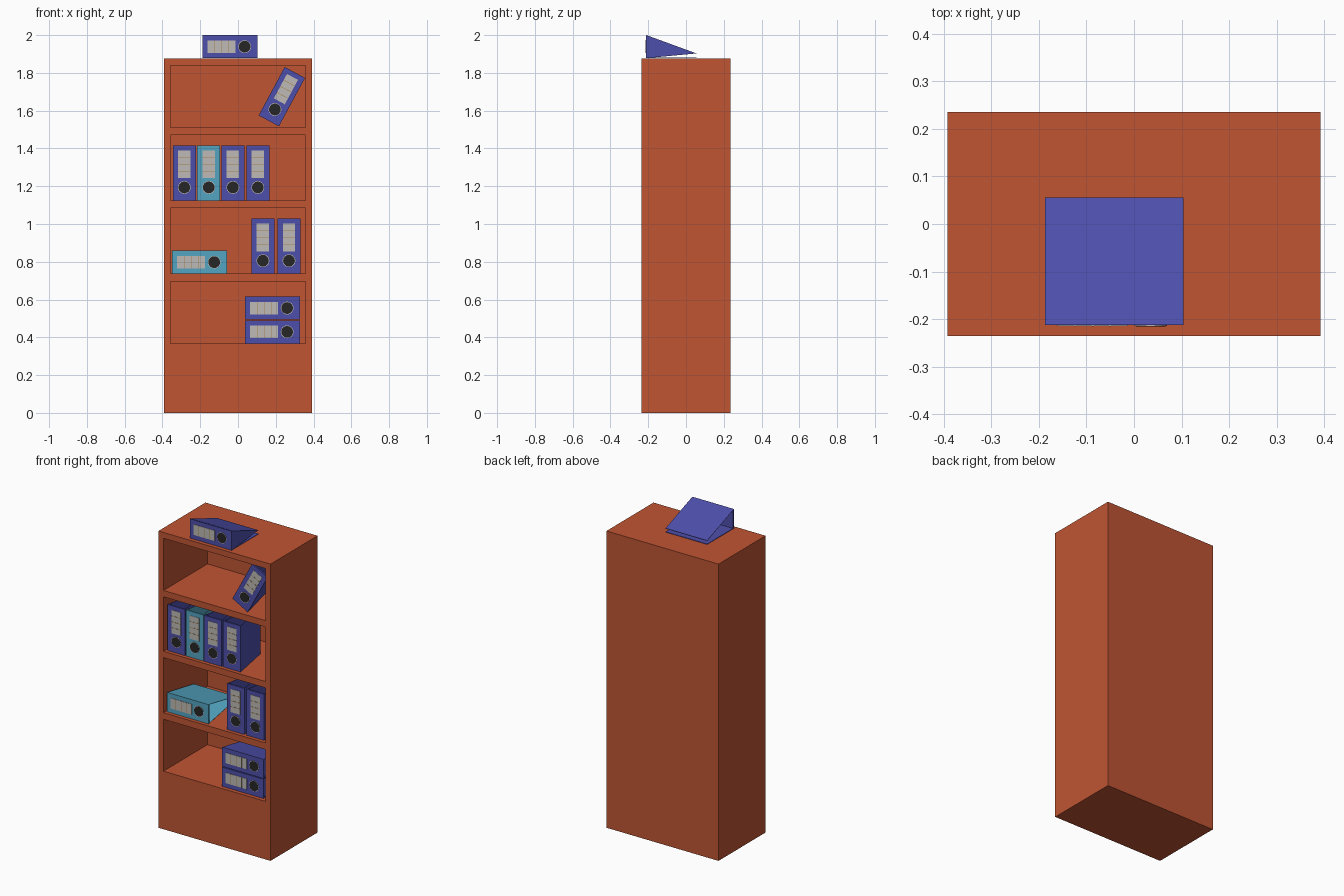
import bpy, bmesh
from math import radians
from mathutils import Matrix, Vector

if "Cube" in bpy.data.objects:
    bpy.data.objects.remove(bpy.data.objects["Cube"])


def material(name, rgb):
    m = bpy.data.materials.new(name)
    m.diffuse_color = (*[(c / 255) ** 2.2 for c in rgb], 1)
    m.use_nodes = True
    m.node_tree.nodes["Principled BSDF"].inputs["Base Color"].default_value = m.diffuse_color
    return m


WOOD = material("wood", (190, 85, 54))
BLUE = material("blue_card", (79, 80, 170))
TEAL = material("teal_card", (84, 163, 192))
PAPER = material("label_paper", (188, 184, 180))
LINE = material("label_line", (170, 135, 85))
DARK = material("finger_hole", (42, 42, 42))


def add_box(bm, x, y, z, mat=0):
    """Box from (min, max) pairs."""
    size = [b - a for a, b in (x, y, z)]
    mid = Vector([(a + b) / 2 for a, b in (x, y, z)])
    geo = bmesh.ops.create_cube(bm, size=1, matrix=Matrix.Translation(mid) @ Matrix.Diagonal((*size, 1)))
    for f in {f for v in geo["verts"] for f in v.link_faces}:
        f.material_index = mat


def add_disc(bm, z, radius, front, back, mat):
    """Short round plug facing the front."""
    mx = Matrix.Translation((0, (front + back) / 2, z)) @ Matrix.Rotation(radians(90), 4, "X")
    geo = bmesh.ops.create_cone(bm, cap_ends=True, segments=24, radius1=radius,
                                radius2=radius, depth=back - front, matrix=mx)
    for f in {f for v in geo["verts"] for f in v.link_faces}:
        f.material_index = mat


def finish(bm, name, mats):
    bmesh.ops.recalc_face_normals(bm, faces=bm.faces)
    me = bpy.data.meshes.new(name)
    bm.to_mesh(me)
    bm.free()
    for m in mats:
        me.materials.append(m)
    ob = bpy.data.objects.new(name, me)
    bpy.context.collection.objects.link(ob)
    return ob


# Cabinet: solid block with four compartments cut out of the front
bm = bmesh.new()
add_box(bm, (-0.392, 0.392), (-0.235, 0.235), (0, 1.877))
cabinet = finish(bm, "cabinet", [WOOD])

bm = bmesh.new()
for z in ((0.367, 0.695), (0.737, 1.085), (1.125, 1.47), (1.51, 1.84)):
    add_box(bm, (-0.357, 0.357), (-0.3, 0.205), z)
cutter = finish(bm, "compartment_cutter", [WOOD])
cutter.hide_render = True
cut = cabinet.modifiers.new("compartments", "BOOLEAN")
cut.operation, cut.solver, cut.object = "DIFFERENCE", "EXACT", cutter
bpy.context.view_layer.objects.active = cabinet
bpy.ops.object.modifier_apply(modifier=cut.name)
bpy.data.objects.remove(cutter)

# Binder: open wedge of two covers and a spine, origin at the spine's front centre
W, L, D, GAP, T, SPINE = 0.061, 0.1455, 0.268, 0.0125, 0.003, 0.01


def binder(name, card, x, z, angle=0, shift=0):
    bm = bmesh.new()
    profile = [(-W, 0), (W, 0), (GAP + shift, D), (GAP + shift - T, D),
               (W - T, SPINE), (T - W, SPINE), (T - GAP + shift, D), (shift - GAP, D)]
    face = bm.faces.new([bm.verts.new((px, py, -L)) for px, py in profile])
    ext = bmesh.ops.extrude_face_region(bm, geom=[face], use_keep_orig=True)
    bmesh.ops.translate(bm, vec=(0, 0, 2 * L),
                        verts=[v for v in ext["geom"] if isinstance(v, bmesh.types.BMVert)])
    # Spine label with ruled lines
    add_box(bm, (-0.033, 0.033), (-0.002, 0.001), (-0.028, 0.119), 1)
    for lz in (0.008, 0.045, 0.082):
        add_box(bm, (-0.033, 0.033), (-0.003, 0.0), (lz - 0.0015, lz + 0.0015), 2)
    # Finger hole and its pale rim
    add_disc(bm, -0.077, 0.034, -0.002, 0.001, 1)
    add_disc(bm, -0.077, 0.031, -0.003, 0.001, 3)
    ob = finish(bm, name, [card, PAPER, LINE, DARK])
    ob.location = (x, -0.212, z)
    ob.rotation_euler = (0, radians(angle), 0)


# Standing binders
for i, x in enumerate((-0.284, -0.155, -0.027, 0.105)):
    binder(f"standing_binder_upper_{i + 1}", TEAL if i == 1 else BLUE, x, 1.125 + L)
for i, x in enumerate((0.132, 0.27)):
    binder(f"standing_binder_middle_{i + 1}", BLUE, x, 0.737 + L)

# Lying binders
binder("lying_binder_middle", TEAL, -0.203, 0.737 + W, -90)
for i in range(2):
    binder(f"lying_binder_lower_{i + 1}", BLUE, 0.183, 0.368 + W + i * 0.126, -90)
binder("lying_binder_top", BLUE, -0.042, 1.878 + W, -90, GAP - W)

# Leaning binder
binder("leaning_binder", BLUE, 0.232, 1.674, 28.3)
